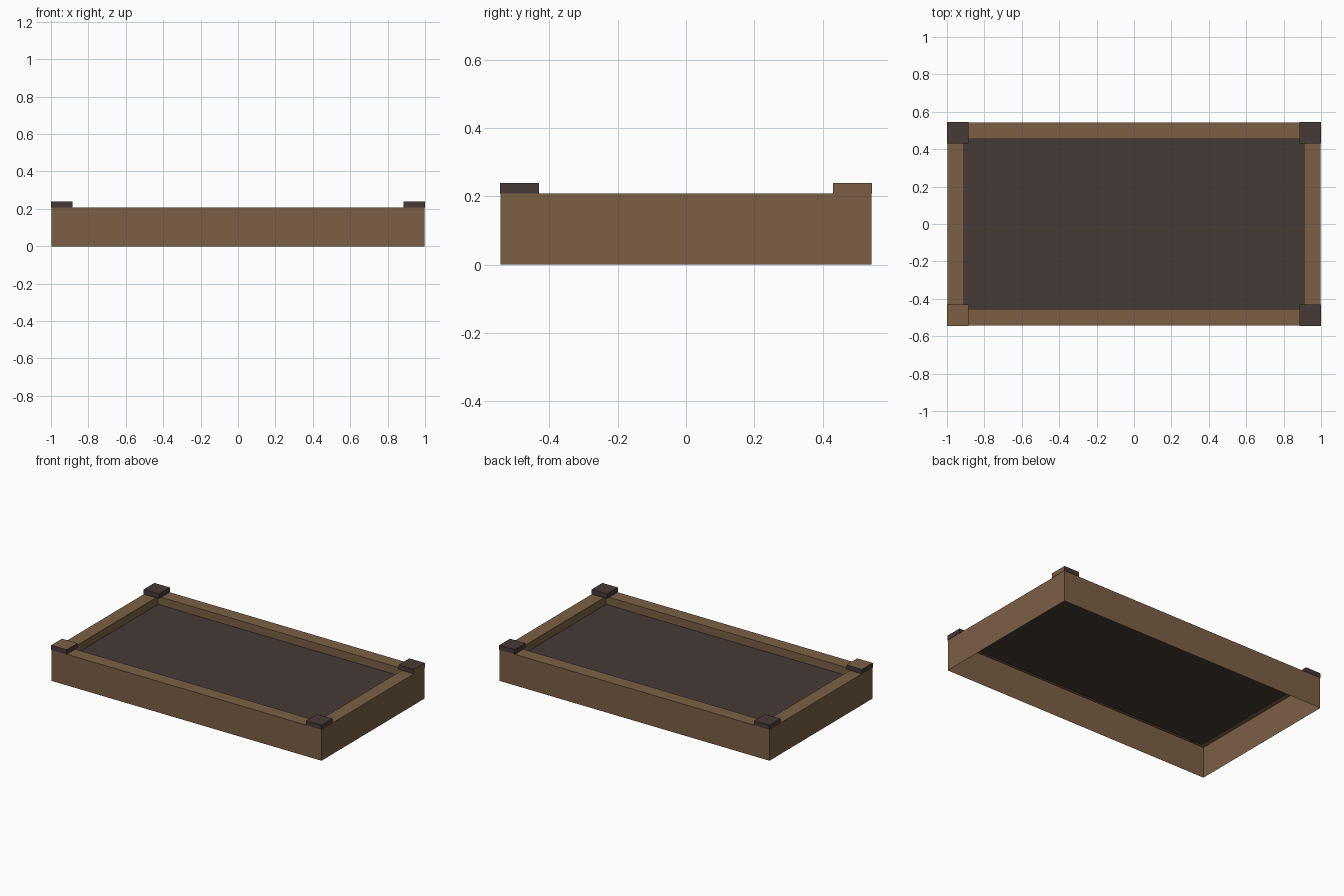
import bpy
import bmesh
from mathutils import Vector

default_cube = bpy.data.objects.get("Cube")
if default_cube:
    bpy.data.objects.remove(default_cube, do_unlink=True)


def make_material(name, rgb):
    mat = bpy.data.materials.new(name)
    mat.use_nodes = True
    colour = (*rgb, 1)
    mat.diffuse_color = colour
    mat.node_tree.nodes["Principled BSDF"].inputs["Base Color"].default_value = colour
    return mat


wood = make_material("brown wood", (0.198, 0.117, 0.060))
dark = make_material("dark brown", (0.061, 0.042, 0.037))

HALF_X, HALF_Y = 1.0, 0.545
RIM_Z, FLOOR_Z, TOP_Z = 0.208, 0.155, 0.239
RIM_WIDTH = 0.091
CAP = 0.114


def finish(bm, name, *materials):
    mesh = bpy.data.meshes.new(name)
    bm.to_mesh(mesh)
    bm.free()
    for mat in materials:
        mesh.materials.append(mat)
    obj = bpy.data.objects.new(name, mesh)
    bpy.context.collection.objects.link(obj)
    return obj


def ring(bm, inset, z):
    x, y = HALF_X - inset, HALF_Y - inset
    return [bm.verts.new((sx * x, sy * y, z))
            for sx, sy in ((-1, -1), (1, -1), (1, 1), (-1, 1))]


# Frame: outer walls, flat rim and inner walls, open underneath
bm = bmesh.new()
edge = 0.002
rings = [ring(bm, edge, 0), ring(bm, edge, RIM_Z),
         ring(bm, RIM_WIDTH, RIM_Z), ring(bm, RIM_WIDTH, FLOOR_Z)]
for low, high in zip(rings, rings[1:]):
    for i in range(4):
        j = (i + 1) % 4
        bm.faces.new((low[i], low[j], high[j], high[i]))
finish(bm, "frame", wood)

# Sunken floor panel
bm = bmesh.new()
bm.faces.new(ring(bm, RIM_WIDTH, FLOOR_Z))
finish(bm, "floor_panel", dark)


# Corner caps, two of them with one plain wood face
def corner_cap(name, sx, sy, wood_side=None):
    bm = bmesh.new()
    bmesh.ops.create_cube(bm, size=1)
    bmesh.ops.scale(bm, vec=(CAP, CAP, TOP_Z - RIM_Z), verts=bm.verts)
    bmesh.ops.translate(bm, verts=bm.verts, vec=(
        sx * (HALF_X - CAP / 2), sy * (HALF_Y - CAP / 2), (TOP_Z + RIM_Z) / 2))
    bm.normal_update()
    for face in bm.faces:
        if wood_side and face.normal.dot(Vector(wood_side)) > 0.9:
            face.material_index = 1
    finish(bm, name, dark, wood)


corner_cap("front_right_cap", -1, -1, (0, 0, 1))
corner_cap("front_left_cap", 1, -1)
corner_cap("back_left_cap", 1, 1, (1, 0, 0))
corner_cap("back_right_cap", -1, 1)
